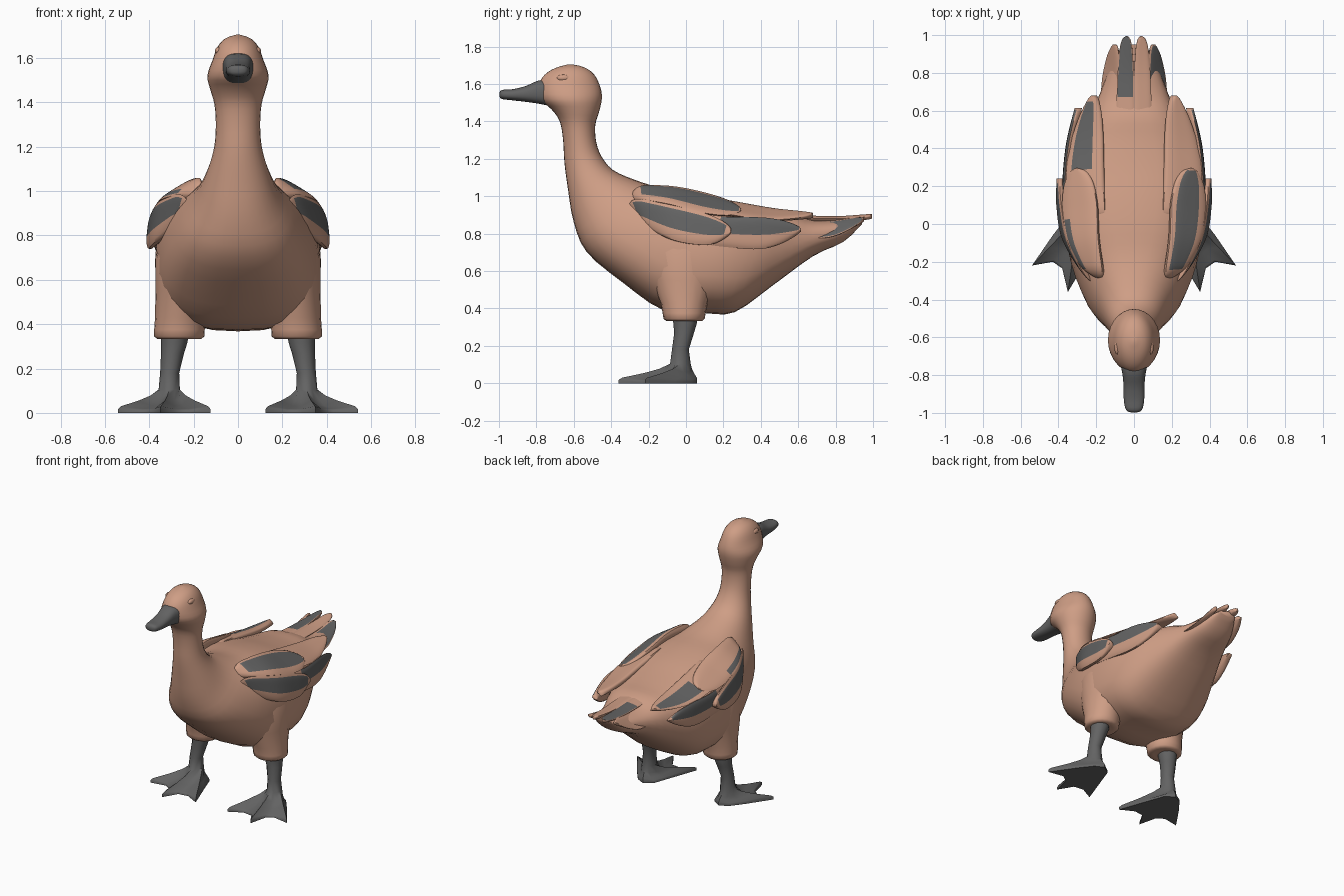
import bpy, bmesh, math
from mathutils import Vector

if "Cube" in bpy.data.objects:
    bpy.data.objects.remove(bpy.data.objects["Cube"])


def material(name, rgb):
    m = bpy.data.materials.new(name)
    m.diffuse_color = (*rgb, 1)
    m.use_nodes = True
    m.node_tree.nodes["Principled BSDF"].inputs["Base Color"].default_value = m.diffuse_color
    return m


TAN = material("warm tan", (0.62, 0.34, 0.235))
GREY = material("dark grey", (0.125, 0.125, 0.125))


def finish(name, bm, mats, angle=50):
    bmesh.ops.recalc_face_normals(bm, faces=bm.faces)
    me = bpy.data.meshes.new(name)
    bm.to_mesh(me)
    bm.free()
    for m in mats:
        me.materials.append(m)
    ob = bpy.data.objects.new(name, me)
    bpy.context.collection.objects.link(ob)
    bpy.ops.object.select_all(action='DESELECT')
    ob.select_set(True)
    bpy.context.view_layer.objects.active = ob
    bpy.ops.object.shade_smooth_by_angle(angle=math.radians(angle))
    return ob


def spline(pts, t):
    """Catmull-Rom through tuples, t in 0..1."""
    n = len(pts) - 1
    i = min(int(t * n), n - 1)
    f = t * n - i
    p1, p2 = pts[i], pts[i + 1]
    p0, p3 = pts[max(i - 1, 0)], pts[min(i + 2, n)]
    return [0.5 * (2 * b + (c - a) * f + (2 * a - 5 * b + 4 * c - d) * f * f
                   + (3 * b - a - 3 * c + d) * f ** 3) for a, b, c, d in zip(p0, p1, p2, p3)]


def skin(name, rings, mat, angle=50):
    """Closed tube through rings of equal point count."""
    bm = bmesh.new()
    vr = [[bm.verts.new(p) for p in r] for r in rings]
    n = len(vr[0])
    for a, b in zip(vr, vr[1:]):
        for i in range(n):
            bm.faces.new((a[i], a[(i + 1) % n], b[(i + 1) % n], b[i]))
    bm.faces.new(vr[0])
    bm.faces.new(vr[-1])
    return finish(name, bm, [mat], angle)


def profile_loft(name, secs, mat, steps=3, n=28):
    """Sections: top (y, z), bottom (y, z), half width, roundness exponent."""
    rings = []
    total = (len(secs) - 1) * steps
    for k in range(total + 1):
        ya, za, yb, zb, w, e = spline(secs, k / total)
        ring = []
        for i in range(n):
            a = 2 * math.pi * i / n
            c, s = [math.copysign(abs(q) ** (2 / e), q) for q in (math.cos(a), math.sin(a))]
            ring.append((w * s, (ya + yb) / 2 + (ya - yb) / 2 * c, (za + zb) / 2 + (za - zb) / 2 * c))
        rings.append(ring)
    return skin(name, rings, mat)


# Head, neck and body in one sweep
profile_loft("body", [
    (-.61, 1.705, -.63, 1.705, .008, 2), (-.545, 1.69, -.70, 1.685, .058, 2),
    (-.49, 1.65, -.755, 1.65, .092, 2), (-.457, 1.58, -.785, 1.60, .115, 2),
    (-.45, 1.52, -.78, 1.52, .138, 2), (-.465, 1.45, -.72, 1.465, .125, 2),
    (-.485, 1.38, -.675, 1.40, .106, 2), (-.48, 1.29, -.657, 1.30, .10, 2),
    (-.45, 1.21, -.65, 1.18, .108, 2), (-.39, 1.14, -.63, 1.03, .14, 2.1),
    (-.28, 1.09, -.60, .86, .19, 2.2), (-.15, 1.05, -.53, .70, .265, 2.4),
    (0, 1.03, -.34, .54, .335, 2.6), (.15, 1.0, -.12, .39, .37, 2.7),
    (.3, .96, .10, .375, .37, 2.7), (.45, .93, .26, .38, .33, 2.6),
    (.57, .915, .46, .52, .26, 2.5), (.68, .875, .68, .68, .185, 2.4),
    (.85, .875, .84, .755, .12, 2.2), (.95, .885, .94, .85, .06, 2)], TAN)

# Beak
profile_loft("beak", [
    (-.998, 1.55, -.998, 1.535, .012, 2.4), (-.985, 1.568, -.985, 1.52, .042, 2.4),
    (-.93, 1.572, -.93, 1.513, .054, 2.4), (-.86, 1.588, -.86, 1.505, .055, 2.4),
    (-.79, 1.618, -.79, 1.495, .062, 2.6), (-.73, 1.622, -.73, 1.483, .075, 2.6)], GREY)


def ellipse(cx, cy, z, rx, ry, n):
    # starts at the heel side and runs towards +x
    return [(cx + rx * math.sin(2 * math.pi * i / n), cy + ry * math.cos(2 * math.pi * i / n), z)
            for i in range(n)]


def mirrored(rings, s):
    return [[(s * x, y, z) for x, y, z in r] for r in rings]


def blade(name, upper, lower, s, grey=None, thick=.07, bulge=.012, axis_z=.72, nu=28, nv=16):
    """Feather panel between two edge curves; grey = (u0, u1, v0, v1) painted area."""
    bm = bmesh.new()
    outer, inner = [], []
    for i in range(nu + 1):
        u = i / nu
        a, b = Vector(spline(upper, u)), Vector(spline(lower, u))
        k = 1.0
        if u > .78:
            k = max(.08, math.sqrt(1 - ((u - .78) / .22) ** 2))
        elif u < .15:
            k = max(.25, math.sqrt(1 - ((.15 - u) / .15) ** 2))
        sink = .04 * max(0, 1 - u / .15) ** 2
        ro, ri = [], []
        for j in range(nv + 1):
            v = .5 + (j / nv - .5) * k
            p = a.lerp(b, v)
            d = (p - Vector((0, p.y, axis_z))).normalized()
            edge = 1 - abs(2 * j / nv - 1) ** 4
            po = p + d * (bulge * edge - sink)
            pi = p - d * (thick * (1 - .6 * u) * (.3 + .7 * edge) + sink)
            ro.append(bm.verts.new((s * po.x, po.y, po.z)))
            ri.append(bm.verts.new((s * pi.x, pi.y, pi.z)))
        outer.append(ro)
        inner.append(ri)
    for i in range(nu):
        for j in range(nv):
            f = bm.faces.new((outer[i][j], outer[i][j + 1], outer[i + 1][j + 1], outer[i + 1][j]))
            u, v = (i + .5) / nu, (j + .5) / nv
            if grey and grey[0] < u < grey[1] and grey[2] < v < grey[3]:
                f.material_index = 1
            bm.faces.new((inner[i][j], inner[i + 1][j], inner[i + 1][j + 1], inner[i][j + 1]))
        for j in (0, nv):
            bm.faces.new((outer[i][j], outer[i + 1][j], inner[i + 1][j], inner[i][j]))
    for i in (0, nu):
        for j in range(nv):
            bm.faces.new((outer[i][j], outer[i][j + 1], inner[i][j + 1], inner[i][j]))
    finish(name, bm, [TAN, GREY], 60)


# Wing panels and tail feathers: name, upper edge, lower edge, right grey, left grey
PANELS = [
    ("back_upper_feather",
     [(.15, .0, 1.02), (.165, .25, .975), (.17, .48, .935), (.185, .68, .915)],
     [(.34, .05, .94), (.36, .25, .90), (.33, .45, .875), (.25, .68, .89)],
     None, (.38, .93, .25, .8)),
    ("back_lower_feather",
     [(.35, .0, .92), (.365, .22, .89), (.345, .43, .885), (.30, .62, .85)],
     [(.37, .0, .76), (.37, .2, .73), (.35, .42, .72), (.305, .61, .79)],
     (.3, .95, .0, .55), (.3, .95, .0, .55)),
    ("lower_wing_feather",
     [(.23, -.33, 1.0), (.345, -.1, .96), (.385, .1, .91), (.395, .26, .84)],
     [(.26, -.27, .87), (.375, -.08, .77), (.405, .1, .74), (.40, .22, .77)],
     (.06, .9, .15, .7), (.06, .9, .15, .7)),
    ("upper_wing_feather",
     [(.16, -.30, 1.06), (.19, -.08, 1.055), (.20, .12, 1.015), (.24, .30, .955)],
     [(.25, -.28, .99), (.35, -.1, .96), (.38, .1, .91), (.36, .29, .89)],
     (.1, .97, .12, .72), (.1, .55, .72, .95)),
]
TAIL = [
    ("outer_tail_feather",
     [(.06, .5, .87), (.07, .75, .87), (.085, .96, .895)],
     [(.18, .5, .79), (.17, .76, .78), (.13, .94, .86)],
     (.25, .96, .12, .95), None),
    ("inner_tail_feather",
     [(.0, .5, .905), (.0, .78, .89), (.015, 1.0, .905)],
     [(.095, .5, .89), (.088, .78, .88), (.07, .99, .89)],
     None, (.33, 1, .06, .94)),
]

for side, s in (("right", 1), ("left", -1)):
    for name, up, lo, g_right, g_left in PANELS:
        blade(f"{side}_{name}", up, lo, s, g_right if s > 0 else g_left)
    for name, up, lo, g_right, g_left in TAIL:
        blade(f"{side}_{name}", up, lo, s, g_right if s > 0 else g_left,
              thick=.045, bulge=.006, axis_z=.76)

    # Thigh
    thigh = [(.265, -.01, .335, .07, .07), (.265, -.01, .332, .098, .095), (.265, -.01, .345, .113, .11),
             (.264, -.01, .375, .114, .115), (.258, -.01, .43, .116, .125),
             (.25, -.01, .55, .122, .17), (.225, .0, .7, .148, .22), (.18, .0, .82, .15, .24)]
    skin(f"{side}_thigh", mirrored([ellipse(*t, 20) for t in thigh], s), TAN)

    # Leg and webbed foot: outline runs heel, outer toe, middle toe, inner toe
    outline = [(.30, .06), (.36, .03), (.43, -.06), (.54, -.22), (.43, -.20), (.38, -.235),
               (.35, -.36), (.29, -.26), (.22, -.25), (.125, -.30), (.19, -.12), (.24, .02)]
    ankle = ellipse(.31, -.03, .105, .048, .055, 12)

    def foot_ring(f, toe_z, web_z):
        return [(ax + (ox - ax) * f, ay + (oy - ay) * f, toe_z if i % 3 == 0 else web_z)
                for i, ((ax, ay, _), (ox, oy)) in enumerate(zip(ankle, outline))]

    rings = [foot_ring(1, 0, 0), foot_ring(1, .018, .012), foot_ring(.93, .03, .018),
             foot_ring(.5, .055, .032), foot_ring(.2, .078, .06), ankle]
    for r in [(.308, -.03, .18, .043, .045), (.295, -.01, .27, .052, .053),
              (.287, -.005, .32, .06, .063), (.285, -.005, .38, .062, .065)]:
        cx, cy, z, rx, ry = r
        rings.append(ellipse(cx, cy, z, rx, ry, 12))
    skin(f"{side}_leg_and_foot", mirrored(rings, s), GREY, 60)

    # Eye bump
    bm = bmesh.new()
    bmesh.ops.create_uvsphere(bm, u_segments=16, v_segments=10, radius=1)
    for v in bm.verts:
        v.co = Vector((s * .088 + v.co.x * .016, -.655 + v.co.y * .036, 1.632 + v.co.z * .018))
    finish(f"{side}_eye", bm, [TAN])
